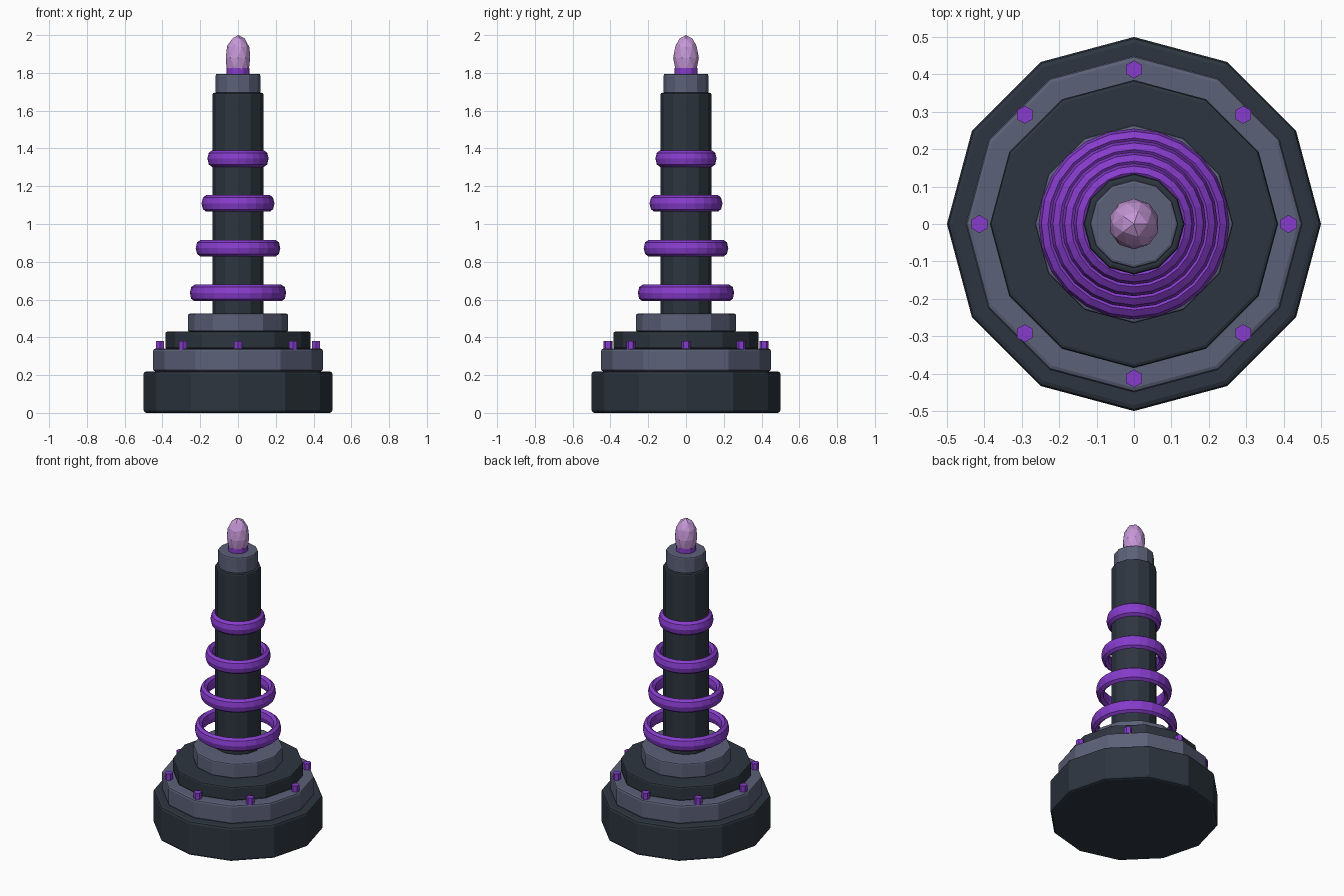
import bpy
from math import cos, sin, tau

cube = bpy.data.objects.get("Cube")
if cube:
    bpy.data.objects.remove(cube)


def material(name, rgb):
    m = bpy.data.materials.new(name)
    m.use_nodes = True
    colour = (*rgb, 1)
    m.diffuse_color = colour
    m.node_tree.nodes["Principled BSDF"].inputs["Base Color"].default_value = colour
    return m


dark = material("dark slate", (0.026, 0.036, 0.05))
grey = material("blue grey", (0.107, 0.119, 0.188))
purple = material("purple", (0.24, 0.045, 0.6))
pink = material("pale violet", (0.56, 0.31, 0.68))


def finish(name, mat):
    ob = bpy.context.object
    ob.name = name
    ob.data.materials.append(mat)
    return ob


def drum(name, mat, radius, bottom, top, sides=12, bevel=0.0, xy=(0, 0)):
    """Upright prism with softened edges."""
    bpy.ops.mesh.primitive_cylinder_add(vertices=sides, radius=radius, depth=top - bottom,
                                        location=(*xy, (bottom + top) / 2))
    ob = finish(name, mat)
    if bevel:
        mod = ob.modifiers.new("soft edges", "BEVEL")
        mod.width = bevel
        mod.segments = 2
        mod.limit_method = "ANGLE"
        mod.angle_limit = 0.8
    return ob


# Stepped base, mast and cap
drum("base", dark, 0.5, 0, 0.22, bevel=0.015)
drum("lower_step", grey, 0.45, 0.22, 0.34, bevel=0.012)
drum("middle_step", dark, 0.385, 0.34, 0.43, bevel=0.01)
drum("upper_step", grey, 0.265, 0.43, 0.525, bevel=0.008)
drum("mast", dark, 0.135, 0.52, 1.695, bevel=0.01)
drum("cap", grey, 0.118, 1.69, 1.795, bevel=0.008)

# Studs around the lower step
for i in range(8):
    a = tau * i / 8
    drum(f"stud_{i + 1}", purple, 0.024, 0.335, 0.38, sides=6,
         xy=(0.413 * cos(a), 0.413 * sin(a)))

# Tall-section rings, shrinking towards the top
for i in range(4):
    bpy.ops.mesh.primitive_torus_add(major_segments=24, minor_segments=8,
                                     major_radius=0.23 - 0.031 * i, minor_radius=0.025,
                                     location=(0, 0, 0.635 + 0.237 * i))
    ring = finish(f"ring_{i + 1}", purple)
    ring.scale.z = 1.75

# Tip
drum("collar", purple, 0.06, 1.79, 1.825)
bpy.ops.mesh.primitive_ico_sphere_add(subdivisions=2, radius=1, location=(0, 0, 1.88))
bulb = finish("bulb", pink)
bulb.scale = (0.068, 0.068, 0.12)
